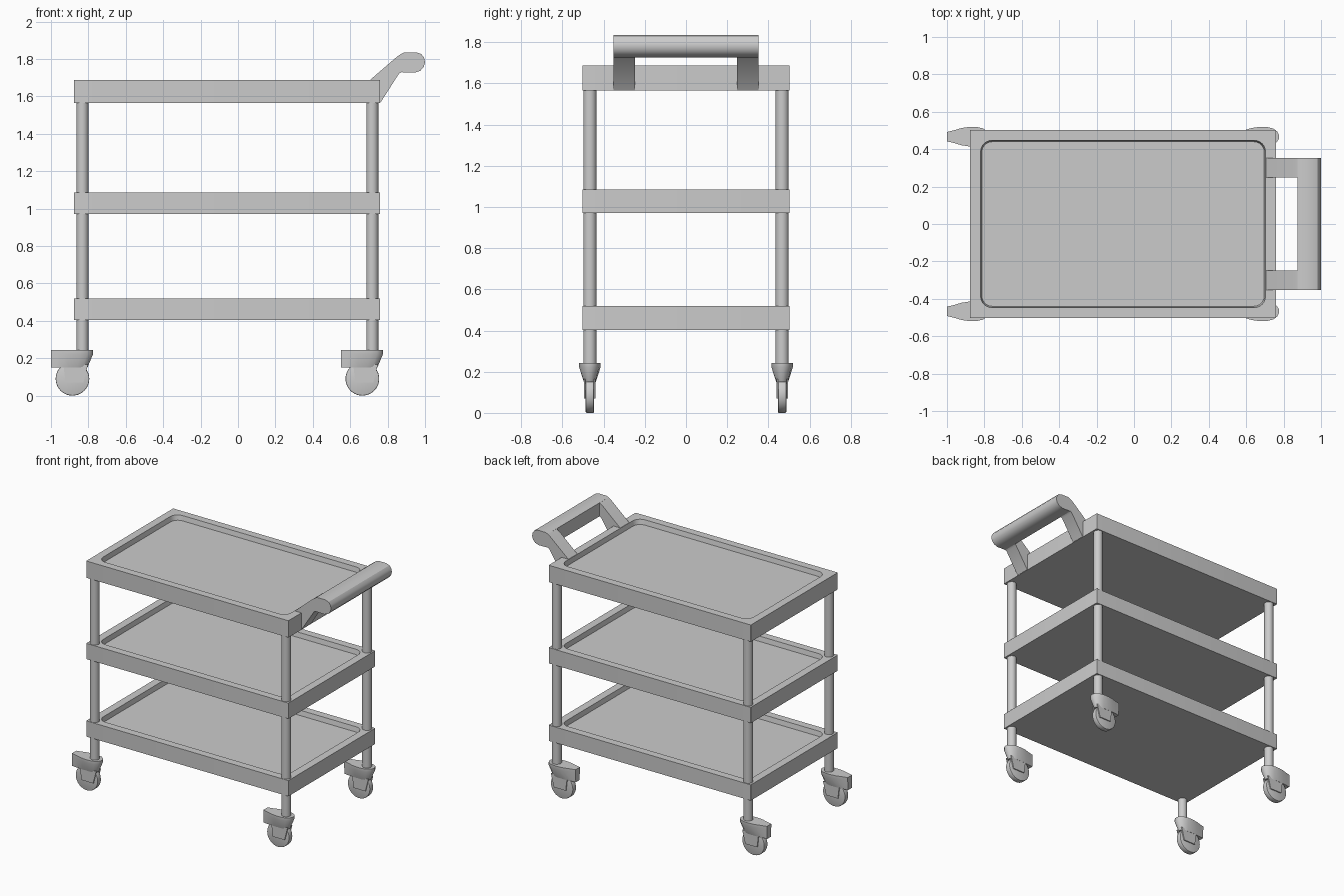
import bpy, bmesh, math
from mathutils import Matrix

if "Cube" in bpy.data.objects:
    bpy.data.objects.remove(bpy.data.objects["Cube"])

POSTS = [(x, y) for x in (-0.832, 0.718) for y in (-0.467, 0.467)]


def finish(name, bm, smooth=30):
    bmesh.ops.recalc_face_normals(bm, faces=bm.faces[:])
    mesh = bpy.data.meshes.new(name)
    bm.to_mesh(mesh)
    bm.free()
    ob = bpy.data.objects.new(name, mesh)
    bpy.context.collection.objects.link(ob)
    bpy.ops.object.select_all(action='DESELECT')
    ob.select_set(True)
    bpy.context.view_layer.objects.active = ob
    bpy.ops.object.shade_smooth_by_angle(angle=math.radians(smooth))
    return ob


def loft(name, sections, smooth=30):
    """Skin equal-length closed point loops and cap both ends."""
    bm = bmesh.new()
    rings = [[bm.verts.new(p) for p in s] for s in sections]
    for a, b in zip(rings, rings[1:]):
        for i in range(len(a)):
            j = (i + 1) % len(a)
            bm.faces.new((a[i], a[j], b[j], b[i]))
    bm.faces.new(rings[0])
    bm.faces.new(rings[-1])
    return finish(name, bm, smooth)


def prism(name, profile, y0, y1):
    """Extrude an x-z profile along y."""
    return loft(name, [[(x, y, z) for x, z in profile] for y in (y0, y1)])


def cylinder(name, radius, length, matrix, segments=32, bevel=0):
    bm = bmesh.new()
    bmesh.ops.create_cone(bm, cap_ends=True, segments=segments, radius1=radius,
                          radius2=radius, depth=length, matrix=matrix)
    if bevel:
        rims = [e for e in bm.edges if any(len(f.verts) > 4 for f in e.link_faces)]
        bmesh.ops.bevel(bm, geom=rims, offset=bevel, segments=2, profile=0.5, affect='EDGES')
    return finish(name, bm)


def rounded_rect(x0, x1, hy, r, z, n=6):
    pts = []
    for k, (cx, cy) in enumerate([(x1 - r, hy - r), (x0 + r, hy - r),
                                  (x0 + r, r - hy), (x1 - r, r - hy)]):
        for i in range(n + 1):
            a = math.pi / 2 * (k + i / n)
            pts.append((cx + r * math.cos(a), cy + r * math.sin(a), z))
    return pts


# Shelves with a shallow rounded recess
for name, z0, z1 in (("bottom_tray", 0.403, 0.518), ("middle_tray", 0.97, 1.085),
                     ("top_tray", 1.565, 1.688)):
    loft(name, [rounded_rect(-0.877, 0.76, 0.503, 0.003, z0),
                rounded_rect(-0.877, 0.76, 0.503, 0.003, z1),
                rounded_rect(-0.82, 0.703, 0.447, 0.06, z1),
                rounded_rect(-0.813, 0.696, 0.44, 0.055, z1 - 0.035)])

# Posts and casters
LEAF = [(-0.168, 0.025), (-0.13, 0.034), (-0.09, 0.046), (-0.05, 0.052), (-0.01, 0.052),
        (0.025, 0.044), (0.047, 0.028), (0.057, 0.01)]
NARROW = [(-0.168, 0.022), (-0.14, 0.025), (-0.11, 0.028), (-0.07, 0.029), (-0.03, 0.029),
          (0.0, 0.027), (0.018, 0.018), (0.027, 0.006)]
FORK = [(-0.102, 0.165), (-0.09, 0.07), (0.005, 0.07), (0.03, 0.165)]


def outline(half, x, y, z):
    return ([(x + dx, y + w, z) for dx, w in half] +
            [(x + dx, y - w, z) for dx, w in reversed(half)])


for i, (x, y) in enumerate(POSTS, 1):
    cylinder(f"post_{i}", 0.032, 1.38, Matrix.Translation((x, y, 0.92)))
    loft(f"caster_hood_{i}", [outline(NARROW, x, y, 0.15), outline(LEAF, x, y, 0.222),
                              outline(LEAF, x, y, 0.243)], 40)
    for side, s in (("inner", -1), ("outer", 1)):
        prism(f"caster_fork_{side}_{i}", [(x + dx, z) for dx, z in FORK],
              y + s * 0.0205, y + s * 0.028)
    cylinder(f"wheel_{i}", 0.09, 0.04, Matrix.Translation((x - 0.053, y, 0.09))
             @ Matrix.Rotation(math.pi / 2, 4, 'X'), 40, 0.005)

# Push handle: grip bar carried by two slanted arms
BAR = [(0.873, 1.729), (0.873, 1.828), (0.89, 1.835), (0.955, 1.835), (0.98, 1.826),
       (0.995, 1.807), (1.0, 1.782), (0.993, 1.757), (0.975, 1.737), (0.945, 1.727)]
ARM = [(0.703, 1.685), (0.85, 1.812), (0.874, 1.828), (0.874, 1.729), (0.861, 1.722),
       (0.762, 1.567), (0.74, 1.567), (0.72, 1.64)]
prism("handle_grip", BAR, -0.352, 0.352)
for side, s in (("front", -1), ("back", 1)):
    prism(f"handle_arm_{side}", ARM, s * 0.248, s * 0.352)
